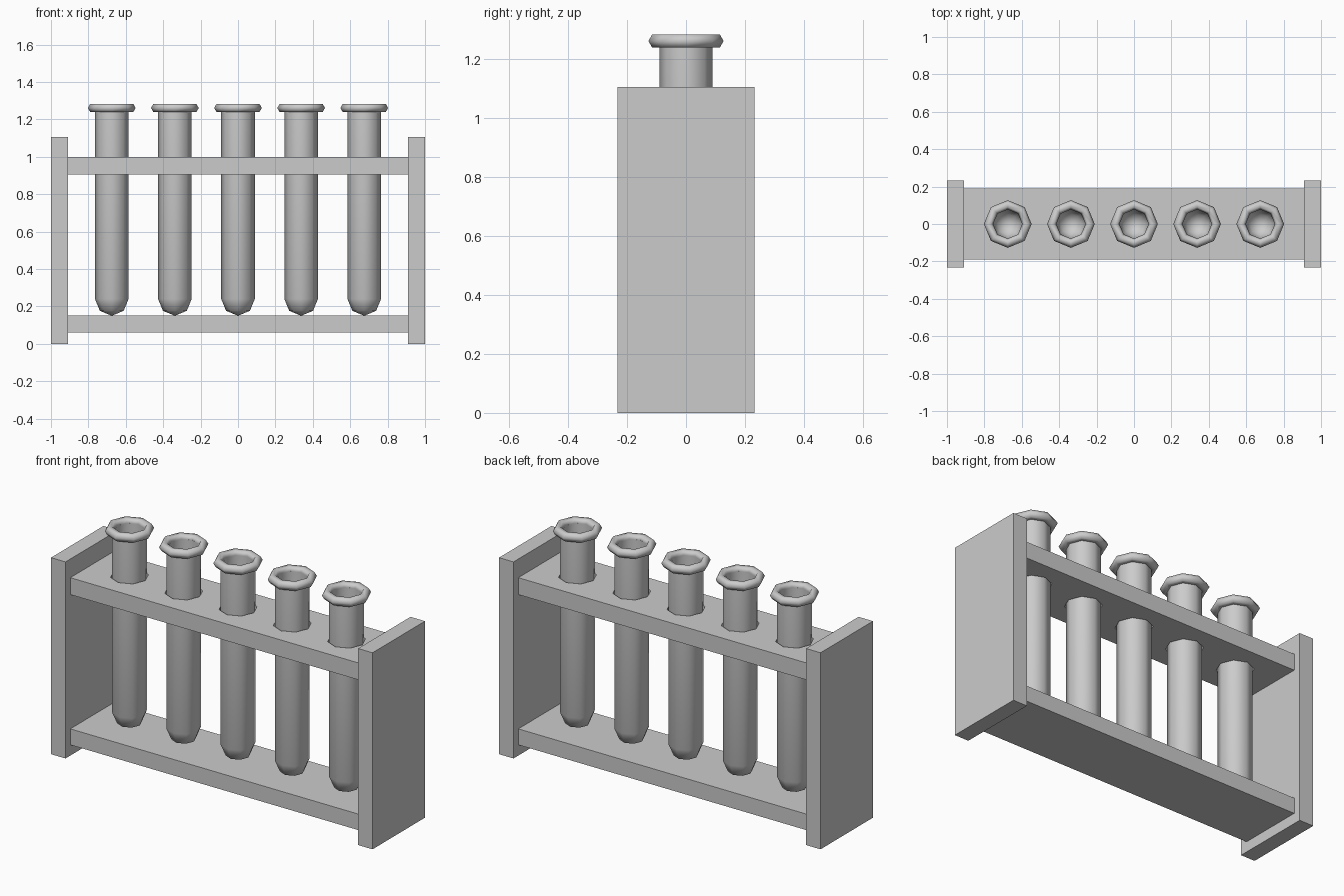
import bpy, bmesh
from math import pi, sin, cos, radians

if "Cube" in bpy.data.objects:
    bpy.data.objects.remove(bpy.data.objects["Cube"])

SIDES = 8
TUBE_X = [-0.675, -0.3375, 0.0, 0.3375, 0.675]


def make_object(name, bm, smooth=None):
    bmesh.ops.recalc_face_normals(bm, faces=bm.faces)
    mesh = bpy.data.meshes.new(name)
    bm.to_mesh(mesh)
    bm.free()
    ob = bpy.data.objects.new(name, mesh)
    bpy.context.collection.objects.link(ob)
    if smooth:
        bpy.ops.object.select_all(action='DESELECT')
        ob.select_set(True)
        bpy.context.view_layer.objects.active = ob
        bpy.ops.object.shade_smooth_by_angle(angle=radians(smooth))
    return ob


def box(name, x0, x1, half_y, z0, z1):
    bm = bmesh.new()
    bmesh.ops.create_cube(bm, size=1)
    for v in bm.verts:
        v.co = ((x0 + x1) / 2 + v.co.x * (x1 - x0), v.co.y * 2 * half_y,
                (z0 + z1) / 2 + v.co.z * (z1 - z0))
    return make_object(name, bm)


def lathe(name, x, profile, closed=False, smooth=50):
    """Spin an (r, z) profile around the vertical line through x."""
    bm = bmesh.new()
    rings = []
    for r, z in profile:
        if r == 0:
            rings.append([bm.verts.new((x, 0, z))] * SIDES)
        else:
            rings.append([bm.verts.new((x + r * cos(2 * pi * i / SIDES),
                                        r * sin(2 * pi * i / SIDES), z))
                          for i in range(SIDES)])
    pairs = list(zip(rings, rings[1:]))
    if closed:
        pairs.append((rings[-1], rings[0]))
    for a, b in pairs:
        for i in range(SIDES):
            j = (i + 1) % SIDES
            bm.faces.new(list(dict.fromkeys((a[i], a[j], b[j], b[i]))))
    return make_object(name, bm, smooth)


# end panels
box("left_panel", -1.0, -0.91, 0.233, 0, 1.105)
box("right_panel", 0.91, 1.0, 0.233, 0, 1.105)

# shelves
box("bottom_shelf", -0.91, 0.91, 0.19, 0.06, 0.15)
top_shelf = box("top_shelf", -0.91, 0.91, 0.19, 0.905, 1.0)

# holes through the top shelf
for i, x in enumerate(TUBE_X):
    cutter = lathe(f"hole_cutter_{i + 1}", x,
                   [(0, 0.85), (0.098, 0.85), (0.098, 1.05), (0, 1.05)], smooth=None)
    cutter.hide_render = True
    cutter.hide_set(True)
    mod = top_shelf.modifiers.new("hole", 'BOOLEAN')
    mod.operation = 'DIFFERENCE'
    mod.solver = 'EXACT'
    mod.object = cutter

# hollow round-bottomed tubes with a thick rolled rim
R, WALL, BASE, TOP = 0.09, 0.012, 0.15, 1.262
c = cos(pi / 4)
r_in = R - WALL
tube_profile = [(0, BASE), (R * c, BASE + R * (1 - c)), (R, BASE + R), (R, TOP),
                (r_in, TOP), (r_in, BASE + R), (r_in * c, BASE + R - r_in * c),
                (0, BASE + WALL)]
rim_profile = [(0.1025 + 0.025 * cos(k * pi / 3), 1.261 + 0.025 * sin(k * pi / 3))
               for k in range(6)]
for i, x in enumerate(TUBE_X):
    lathe(f"test_tube_{i + 1}", x, tube_profile)
    lathe(f"tube_rim_{i + 1}", x, rim_profile, closed=True, smooth=65)
